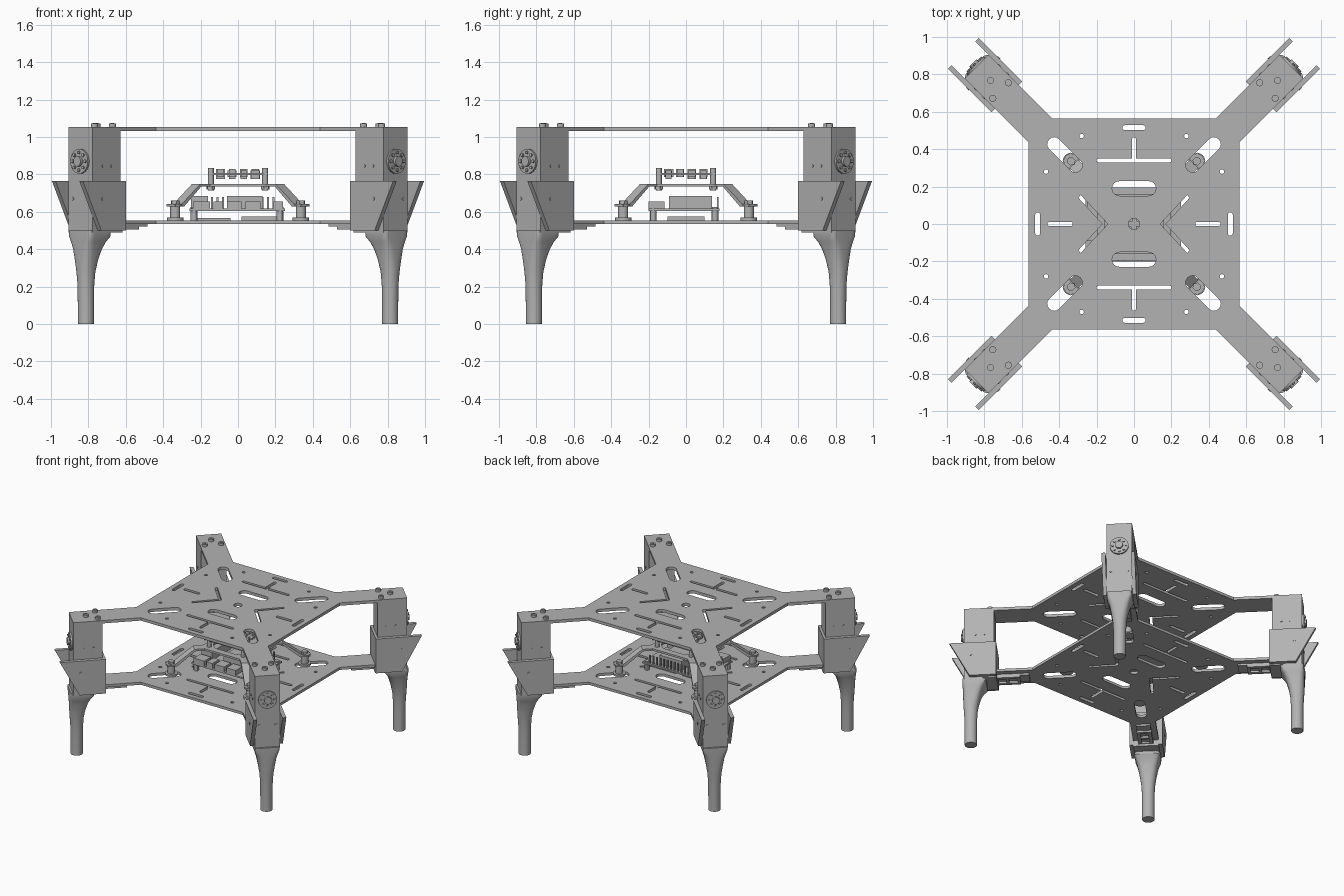
import bpy, bmesh, math, random
from mathutils import Matrix, Vector

random.seed(4)
if "Cube" in bpy.data.objects:
    bpy.data.objects.remove(bpy.data.objects["Cube"], do_unlink=True)

grey = bpy.data.materials.new("plain grey")
grey.use_nodes = True
grey.diffuse_color = (0.45, 0.45, 0.45, 1)
grey.node_tree.nodes["Principled BSDF"].inputs["Base Color"].default_value = (0.45, 0.45, 0.45, 1)

parts = []
H = 0.09            # half width of an arm
SIDEWAYS = Matrix.Rotation(math.pi / 2, 4, 'X')
OUTWARD = Matrix.Rotation(math.pi / 2, 4, 'Y')


def loft(bm, rings):
    """Skin a list of equal-length point rings and cap both ends."""
    rows = [[bm.verts.new(p) for p in ring] for ring in rings]
    n = len(rows[0])
    for a, b in zip(rows, rows[1:]):
        for i in range(n):
            j = (i + 1) % n
            bm.faces.new((a[i], a[j], b[j], b[i]))
    bm.faces.new(rows[0][::-1])
    bm.faces.new(rows[-1])


def prism(bm, pts, z0, z1, m=Matrix()):
    loft(bm, [[m @ Vector((x, y, z)) for x, y in pts] for z in (z0, z1)])


def box(bm, x0, x1, y0, y1, z0, z1):
    prism(bm, [(x0, y0), (x1, y0), (x1, y1), (x0, y1)], z0, z1)


def rod(bm, at, r, length, m=Matrix(), n=20):
    ring = [(r * math.cos(i * math.tau / n), r * math.sin(i * math.tau / n)) for i in range(n)]
    prism(bm, ring, 0, length, Matrix.Translation(at) @ m)


def slot(bm, x, y, angle, length, width):
    """Round-ended vertical cutter."""
    r, d, n = width / 2, (length - width) / 2, 8
    pts = []
    for side in (0, 1):
        for i in range(n + 1):
            t = -math.pi / 2 + math.pi * (side + i / n)
            pts.append(((-d if side else d) + r * math.cos(t), r * math.sin(t)))
    m = Matrix.Translation((x, y, 0)) @ Matrix.Rotation(math.radians(angle), 4, 'Z')
    prism(bm, pts, 0.3, 1.3, m)


def finish(name, bm, arms=False):
    """Make one object, or one copy on each of the four diagonals."""
    bmesh.ops.recalc_face_normals(bm, faces=bm.faces)
    mesh = bpy.data.meshes.new(name)
    bm.to_mesh(mesh)
    bm.free()
    mesh.materials.append(grey)
    for k in range(4 if arms else 1):
        ob = bpy.data.objects.new(f"{name}_{k + 1}" if arms else name, mesh)
        bpy.context.collection.objects.link(ob)
        if arms:
            ob.matrix_world = Matrix.Rotation(math.radians(45 + 90 * k), 4, 'Z')
        parts.append(ob)
    return ob


# Slot pattern shared by both deck plates
bm = bmesh.new()
rod(bm, (0, 0, 0.3), 0.03, 1)
for s in (-1, 1):
    slot(bm, 0, 0.515 * s, 0, 0.125, 0.026)
    slot(bm, 0.515 * s, 0, 90, 0.125, 0.026)
    slot(bm, 0, 0.395 * s, 90, 0.135, 0.024)
    slot(bm, 0.395 * s, 0, 0, 0.135, 0.024)
    slot(bm, 0, 0.34 * s, 0, 0.4, 0.022)
    slot(bm, 0, 0.19 * s, 0, 0.235, 0.078)
    # chevron slot
    prism(bm, [(s * x, y) for x, y in ((0.14, 0), (0.285, 0.155), (0.297, 0.14), (0.168, 0),
                                      (0.297, -0.14), (0.285, -0.155))], 0.3, 1.3)
    for t in (-1, 1):
        slot(bm, 0.37 * s, 0.37 * t, 45 * s * t, 0.235, 0.075)
        rod(bm, (0.28 * s, 0.47 * t, 0.3), 0.012, 1, n=12)
        rod(bm, (0.47 * s, 0.28 * t, 0.3), 0.012, 1, n=12)
cutter = finish("slot_cutter", bm)
cutter.hide_render = True
parts.remove(cutter)

# Top and bottom deck plates with four diagonal arms
for name, z0, z1, end in (("top_plate", 1.032, 1.054, 1.19), ("bottom_plate", 0.535, 0.555, 1.1)):
    outline = []
    for k in range(4):
        turn = Matrix.Rotation(math.radians(45 + 90 * k), 2)
        outline += [turn @ Vector(p) for p in ((0.709, -H), (end, -H), (end, H), (0.709, H))]
    bm = bmesh.new()
    prism(bm, [tuple(p) for p in outline], z0, z1)
    plate = finish(name, bm)
    cut = plate.modifiers.new("slots", 'BOOLEAN')
    cut.operation, cut.solver, cut.object, cut.use_self = 'DIFFERENCE', 'EXACT', cutter, True
    bpy.context.view_layer.update()
    solid = bpy.data.meshes.new_from_object(plate.evaluated_get(bpy.context.evaluated_depsgraph_get()))
    plate.modifiers.clear()
    plate.data = solid
bpy.data.objects.remove(cutter, do_unlink=True)

# Motor housing on each arm end, with the screws in its sides
bm = bmesh.new()
box(bm, 0.98, 1.19, -H, H, 0.505, 1.032)
for u in (1.045, 1.11):
    rod(bm, (u, H + 0.003, 0.845), 0.009, 2 * H + 0.006, SIDEWAYS, 10)
for v in (-0.06, 0.06):
    rod(bm, (1.19, v, 0.67), 0.009, 0.004, OUTWARD, 10)
finish("motor_housing", bm, True)

# Round output horn with a ring of screws
bm = bmesh.new()
rod(bm, (1.18, 0, 0.87), 0.066, 0.022, OUTWARD, 32)
rod(bm, (1.18, 0, 0.87), 0.027, 0.038, OUTWARD, 24)
for i in range(8):
    a = i * math.tau / 8
    rod(bm, (1.18, 0.047 * math.cos(a), 0.87 + 0.047 * math.sin(a)), 0.009, 0.03, OUTWARD, 10)
finish("output_horn", bm, True)

# Three bolts through each arm
bm = bmesh.new()
for u, v in ((1.009, -0.059), (1.009, 0.059), (1.085, 0)):
    rod(bm, (u, v, 1.05), 0.019, 0.022)
    rod(bm, (u, v, 1.05), 0.01, 0.026, n=6)
finish("arm_bolts", bm, True)

# Leg bracket: two tapering cheeks, a back wall and a floor
bm = bmesh.new()
cheek = [(0.962, 0.5), (1.15, 0.5), (1.29, 0.765), (0.962, 0.765)]
for v in (-H, H + 0.027):
    prism(bm, cheek, -v, -v + 0.027, SIDEWAYS)
    rod(bm, (1.14, v + (0.003 if v > 0 else -0.024), 0.67), 0.01, 0.006, SIDEWAYS, 10)
box(bm, 0.962, 0.985, -H, H, 0.5, 0.765)
box(bm, 0.962, 1.19, -H, H, 0.49, 0.51)
finish("leg_bracket", bm, True)

# Leg: rounded block flowing into a cylinder (height, centre, half depth, half width, squareness)
bm = bmesh.new()
rings = []
for z, c, hu, hv, p in ((0, 1.15, 0.043, 0.043, 2), (0.2, 1.15, 0.044, 0.044, 2),
                        (0.28, 1.15, 0.049, 0.049, 2.2), (0.34, 1.146, 0.056, 0.058, 2.6),
                        (0.4, 1.138, 0.065, 0.069, 3.2), (0.44, 1.13, 0.074, 0.08, 4.5),
                        (0.47, 1.12, 0.084, 0.09, 7), (0.5, 1.12, 0.084, 0.09, 7)):
    ring = []
    for i in range(40):
        a = i * math.tau / 40
        x, y = math.cos(a), math.sin(a)
        ring.append((c + math.copysign(hu * abs(x) ** (2 / p), x),
                     math.copysign(hv * abs(y) ** (2 / p), y), z))
    rings.append(ring)
loft(bm, rings)
finish("leg", bm, True)

# Stepped stiffener under each arm
bm = bmesh.new()
box(bm, 0.735, 0.98, -0.05, 0.05, 0.521, 0.536)
for v in (-0.04, 0.04):
    box(bm, 0.8, 0.98, v - 0.012, v + 0.012, 0.505, 0.53)
for u in (0.81, 0.89, 0.965):
    box(bm, u - 0.01, u + 0.01, -0.05, 0.05, 0.507, 0.53)
finish("arm_stiffener", bm, True)

# Rubber mounts and sloping struts holding the raised frame
bm = bmesh.new()
rod(bm, (0.475, 0, 0.555), 0.045, 0.015)
rod(bm, (0.475, 0, 0.565), 0.027, 0.065)
rod(bm, (0.475, 0, 0.63), 0.04, 0.012)
rod(bm, (0.475, 0, 0.64), 0.024, 0.02, n=6)
strut = [(0.51, 0.628), (0.51, 0.643), (0.455, 0.643), (0.315, 0.75), (0.17, 0.75),
         (0.17, 0.735), (0.31, 0.735), (0.44, 0.628)]
prism(bm, strut, -0.032, 0.032, SIDEWAYS)
rod(bm, (0.205, 0, 0.715), 0.016, 0.12, n=12)
rod(bm, (0.205, 0, 0.72), 0.024, 0.015, n=6)
finish("frame_strut", bm, True)

# Raised square frame
bm = bmesh.new()
for s in (-1, 1):
    box(bm, -0.2, 0.2, 0.17 * s - 0.025, 0.17 * s + 0.025, 0.735, 0.75)
    box(bm, 0.17 * s - 0.025, 0.17 * s + 0.025, -0.145, 0.145, 0.735, 0.75)
finish("raised_frame", bm)

# Upper circuit board with small chips on both faces
bm = bmesh.new()
box(bm, -0.16, 0.16, -0.16, 0.16, 0.797, 0.809)
for i in range(4):
    for j in range(4):
        x, y = (i - 1.5) * 0.062, (j - 1.5) * 0.062
        w, d = random.uniform(0.015, 0.026), random.uniform(0.015, 0.026)
        box(bm, x - w, x + w, y - d, y + d, random.choice((0.775, 0.785)), random.choice((0.82, 0.83)))
finish("upper_board", bm)

# Lower circuit board on spacers, with connectors and a pin row
bm = bmesh.new()
box(bm, -0.26, 0.25, -0.2, 0.18, 0.605, 0.617)
for x in (-0.235, 0.225):
    for y in (-0.175, 0.155):
        rod(bm, (x, y, 0.555), 0.018, 0.07, n=12)
for x0, x1 in ((-0.24, -0.15), (-0.13, -0.08), (-0.06, 0.02), (0.04, 0.12), (0.19, 0.24)):
    box(bm, x0, x1, -0.2, -0.115, 0.612, 0.655)
box(bm, -0.25, -0.16, -0.09, 0.14, 0.612, 0.685)
box(bm, -0.06, 0.13, -0.09, 0.14, 0.612, 0.685)
for i in range(14):
    x = -0.2 + i * 0.03
    box(bm, x - 0.005, x + 0.005, 0.165, 0.175, 0.612, 0.68)
finish("lower_board", bm)

# Low pads on the bottom plate
bm = bmesh.new()
box(bm, 0.02, 0.24, -0.1, 0.1, 0.555, 0.575)
box(bm, -0.22, -0.04, -0.1, 0.1, 0.555, 0.567)
finish("lower_pads", bm)

# Smooth the round parts, keep hard edges
bpy.ops.object.select_all(action='DESELECT')
for ob in parts:
    ob.select_set(True)
bpy.context.view_layer.objects.active = parts[0]
bpy.ops.object.shade_smooth_by_angle(angle=math.radians(30))
